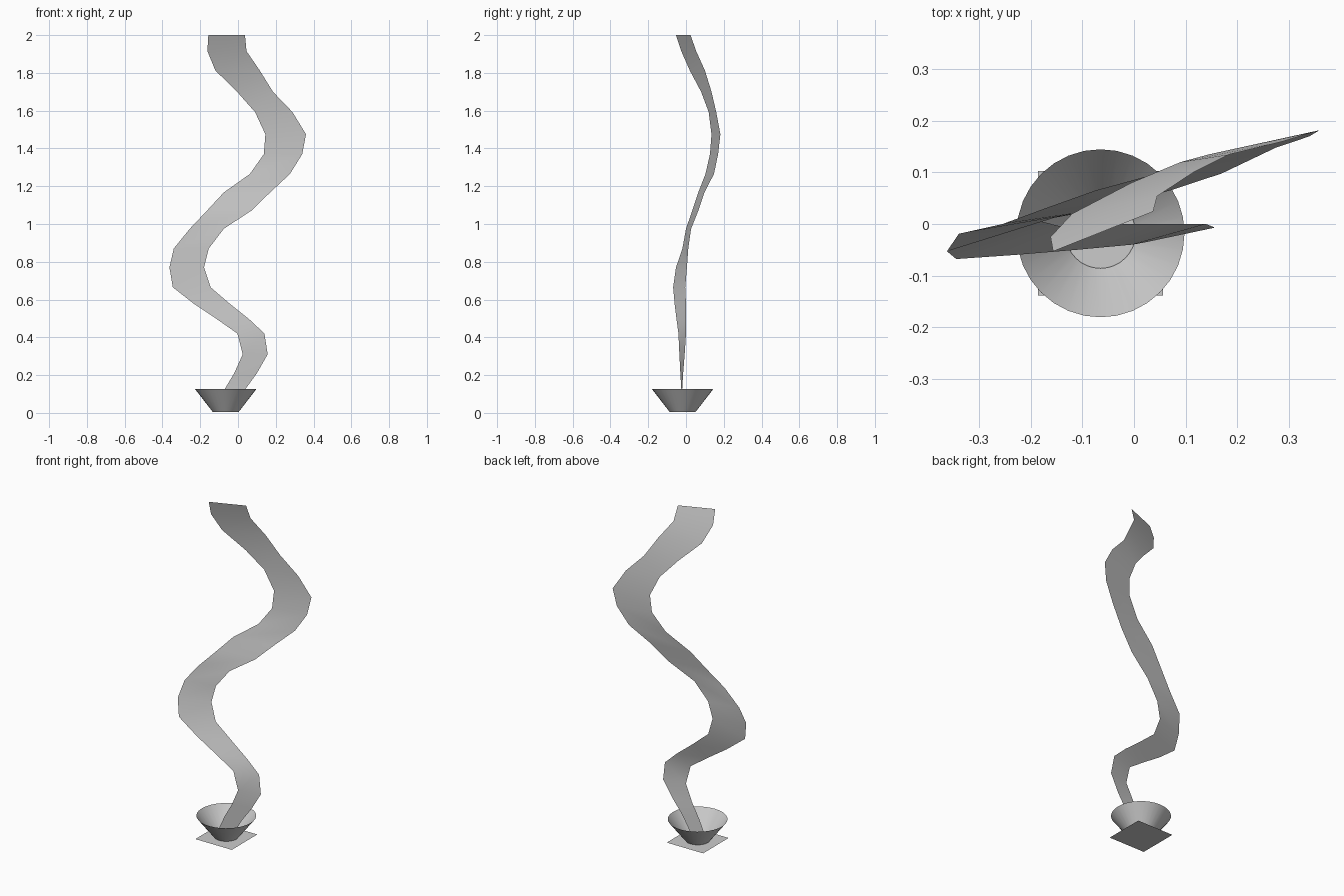
import bpy, bmesh, math

X0, Y0 = -0.065, -0.018   # centre of the burner


def add_mesh(name, verts, faces, smooth=True):
    me = bpy.data.meshes.new(name)
    me.from_pydata(verts, [], faces)
    bm = bmesh.new()
    bm.from_mesh(me)
    bmesh.ops.recalc_face_normals(bm, faces=bm.faces)
    bm.to_mesh(me)
    bm.free()
    for p in me.polygons:
        p.use_smooth = smooth
    ob = bpy.data.objects.new(name, me)
    bpy.context.collection.objects.link(ob)
    return ob


# square base sheet
h = 0.121
add_mesh("base_plate",
         [(X0 + sx * h, Y0 + sy * h, 0) for sx, sy in ((-1, -1), (1, -1), (1, 1), (-1, 1))],
         [(0, 1, 2, 3)], False)

# open flared bowl
N = 32
verts = [(X0 + r * math.cos(2 * math.pi * i / N), Y0 + r * math.sin(2 * math.pi * i / N), z)
         for r, z in ((0.068, 0.004), (0.163, 0.127)) for i in range(N)]
add_mesh("bowl", verts,
         [(i, (i + 1) % N, N + (i + 1) % N, N + i) for i in range(N)])

# winding smoke ribbon: left x, left y, right x, right y, height
rows = [
    (-0.120, -0.022, -0.025, -0.018, 0.02),
    (-0.070, -0.025, 0.040, -0.020, 0.127),
    (-0.020, -0.030, 0.100, -0.015, 0.21),
    (0.025, -0.035, 0.157, -0.007, 0.31),
    (-0.003, -0.040, 0.140, 0.000, 0.42),
    (-0.110, -0.050, 0.060, 0.000, 0.495),
    (-0.230, -0.060, -0.040, 0.000, 0.575),
    (-0.345, -0.068, -0.145, -0.004, 0.665),
    (-0.363, -0.053, -0.180, 0.005, 0.77),
    (-0.340, -0.019, -0.155, 0.012, 0.87),
    (-0.255, 0.000, -0.075, 0.027, 0.975),
    (-0.165, 0.033, 0.070, 0.065, 1.07),
    (-0.075, 0.065, 0.170, 0.098, 1.167),
    (0.063, 0.103, 0.275, 0.148, 1.265),
    (0.137, 0.127, 0.340, 0.170, 1.37),
    (0.145, 0.135, 0.360, 0.182, 1.475),
    (0.090, 0.120, 0.288, 0.160, 1.593),
    (-0.005, 0.080, 0.185, 0.135, 1.70),
    (-0.120, 0.020, 0.115, 0.100, 1.813),
    (-0.162, -0.025, 0.045, 0.054, 1.915),
    (-0.157, -0.053, 0.037, 0.024, 2.0),
]
verts = [p for xl, yl, xr, yr, z in rows for p in ((xl, yl, z), (xr, yr, z))]
add_mesh("smoke_ribbon", verts,
         [(2 * i, 2 * i + 1, 2 * i + 3, 2 * i + 2) for i in range(len(rows) - 1)])
